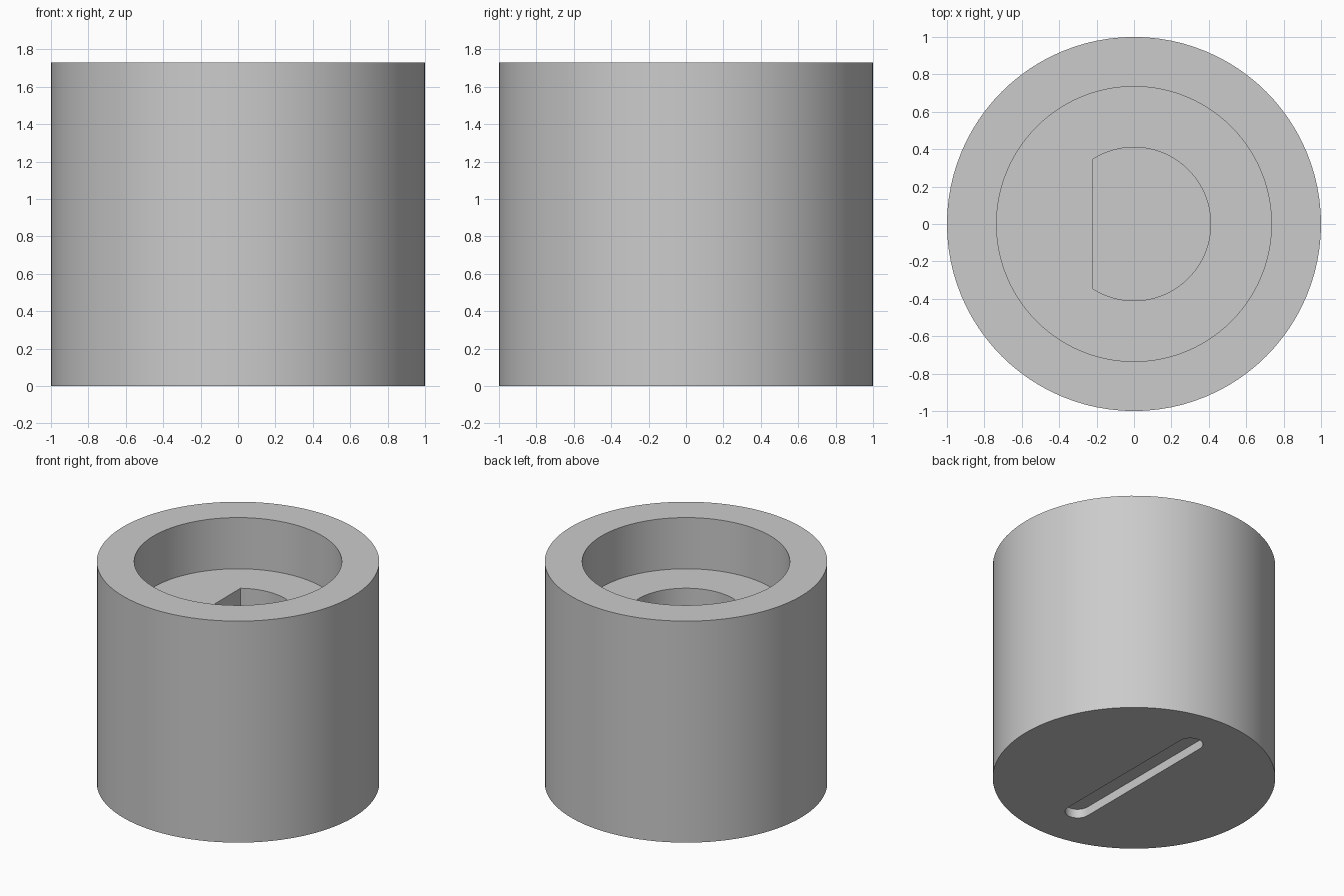
import bpy
import bmesh
from math import acos, cos, sin, pi

cube = bpy.data.objects.get("Cube")
if cube:
    bpy.data.objects.remove(cube, do_unlink=True)

HEIGHT = 1.73

grey = bpy.data.materials.new("light grey")
grey.use_nodes = True
color = (0.6, 0.6, 0.6, 1)
grey.diffuse_color = color
grey.node_tree.nodes["Principled BSDF"].inputs["Base Color"].default_value = color


def arc(radius, start, end, steps, cy=0):
    """Points along an arc, both ends included."""
    angles = [start + (end - start) * i / steps for i in range(steps + 1)]
    return [(radius * cos(a), cy + radius * sin(a)) for a in angles]


def prism(name, outline, bottom, top):
    """Solid made by extruding a flat outline upward."""
    bm = bmesh.new()
    face = bm.faces.new([bm.verts.new((x, y, bottom)) for x, y in outline])
    moved = bmesh.ops.extrude_face_region(bm, geom=[face])["geom"]
    verts = [v for v in moved if isinstance(v, bmesh.types.BMVert)]
    bmesh.ops.translate(bm, vec=(0, 0, top - bottom), verts=verts)
    bmesh.ops.recalc_face_normals(bm, faces=bm.faces)
    mesh = bpy.data.meshes.new(name)
    bm.to_mesh(mesh)
    bm.free()
    mesh.materials.append(grey)
    obj = bpy.data.objects.new(name, mesh)
    bpy.context.collection.objects.link(obj)
    return obj


def circle(radius, steps=96):
    return arc(radius, 0, 2 * pi, steps)[:-1]


def cut(body, cutter):
    """Subtract the cutter from the body, then discard it."""
    mod = body.modifiers.new(cutter.name, "BOOLEAN")
    mod.operation = "DIFFERENCE"
    mod.solver = "EXACT"
    mod.object = cutter
    bpy.ops.object.modifier_apply(modifier=mod.name)
    bpy.data.objects.remove(cutter, do_unlink=True)


# Round body
knob = prism("knob_body", circle(1), 0, HEIGHT)
bpy.context.view_layer.objects.active = knob
knob.select_set(True)

# Wide round recess in the top
floor = HEIGHT - 0.4
cut(knob, prism("recess_cutter", circle(0.735), floor, HEIGHT + 0.1))

# D-shaped shaft socket, flat on the -x side
flat = acos(-0.22 / 0.41)
cut(knob, prism("socket_cutter", arc(0.41, -flat, flat, 64), 0.27, floor + 0.1))

# Shallow round-ended slot underneath, running front to back
slot = arc(0.09, 0, pi, 16, 0.62) + arc(0.09, pi, 2 * pi, 16, -0.62)
cut(knob, prism("slot_cutter", slot, -0.1, 0.07))

bpy.ops.object.shade_smooth_by_angle(angle=pi / 6)
